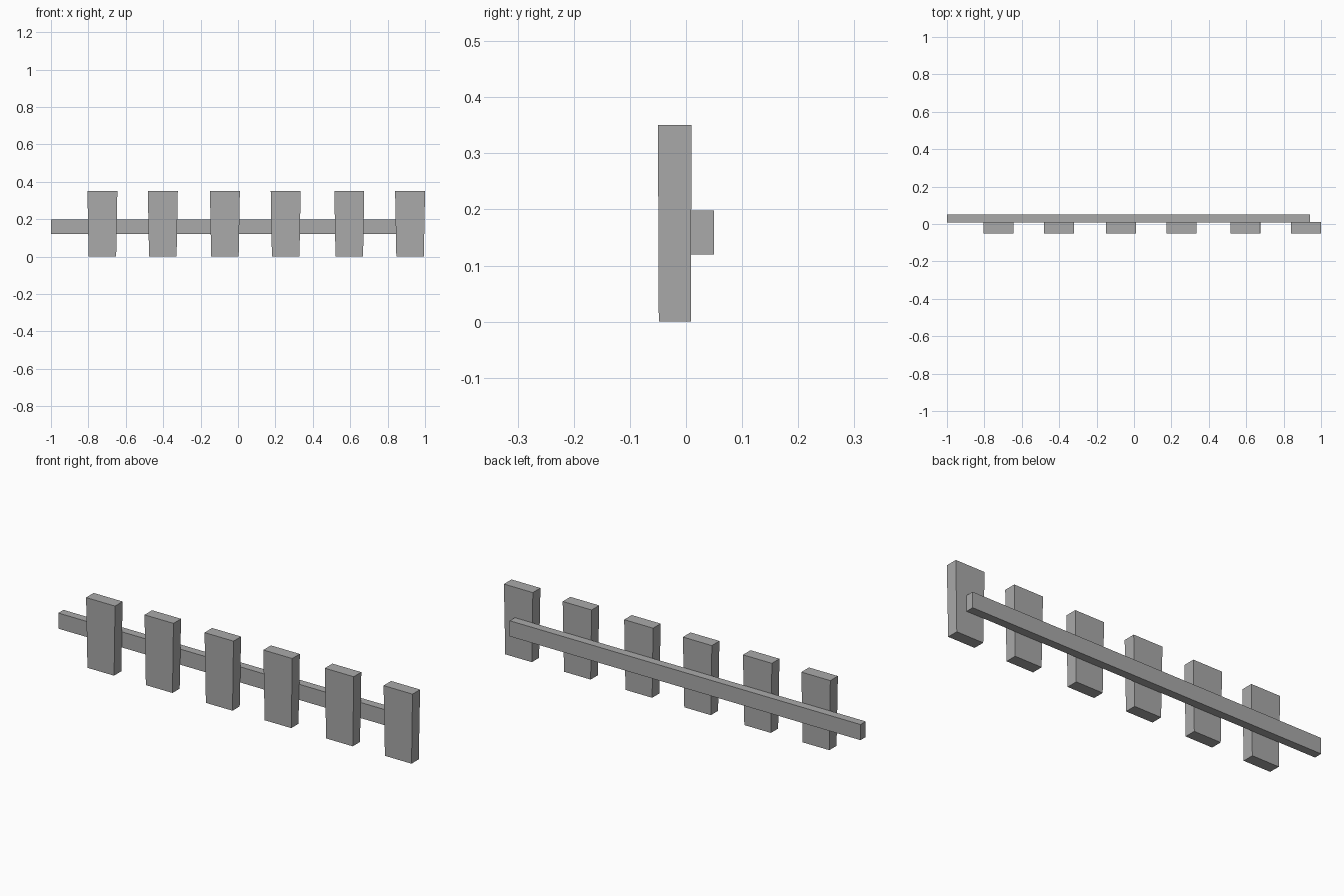
import bpy
import bmesh

# Remove the default object
cube = bpy.data.objects.get("Cube")
if cube:
    bpy.data.objects.remove(cube, do_unlink=True)

# Single flat grey
grey = bpy.data.materials.new("plain_grey")
grey.use_nodes = True
colour = (0.4, 0.4, 0.4, 1)
grey.diffuse_color = colour
grey.node_tree.nodes["Principled BSDF"].inputs["Base Color"].default_value = colour


def add_box(name, low, high, taper=(1, 1)):
    """Box between two corners; taper scales the bottom in x and y."""
    mesh = bpy.data.meshes.new(name)
    bm = bmesh.new()
    bmesh.ops.create_cube(bm, size=1)
    centre = [(a + b) / 2 for a, b in zip(low, high)]
    size = [b - a for a, b in zip(low, high)]
    for v in bm.verts:
        if v.co.z < 0:
            v.co.x *= taper[0]
            v.co.y *= taper[1]
        for i in range(3):
            v.co[i] = centre[i] + v.co[i] * size[i]
    bm.to_mesh(mesh)
    bm.free()
    mesh.materials.append(grey)
    obj = bpy.data.objects.new(name, mesh)
    bpy.context.collection.objects.link(obj)
    return obj


# Long rail behind the pickets
add_box("back_rail", (-1, 0.009, 0.12), (0.94, 0.05, 0.198))

# Six slightly tapered pickets, unevenly spaced along the rail
half = 0.08
for n, x in enumerate((-0.725, -0.402, -0.07, 0.255, 0.595, 0.92), 1):
    add_box(f"picket_{n}", (x - half, -0.05, 0), (x + half, 0.01, 0.35), (0.92, 0.95))
